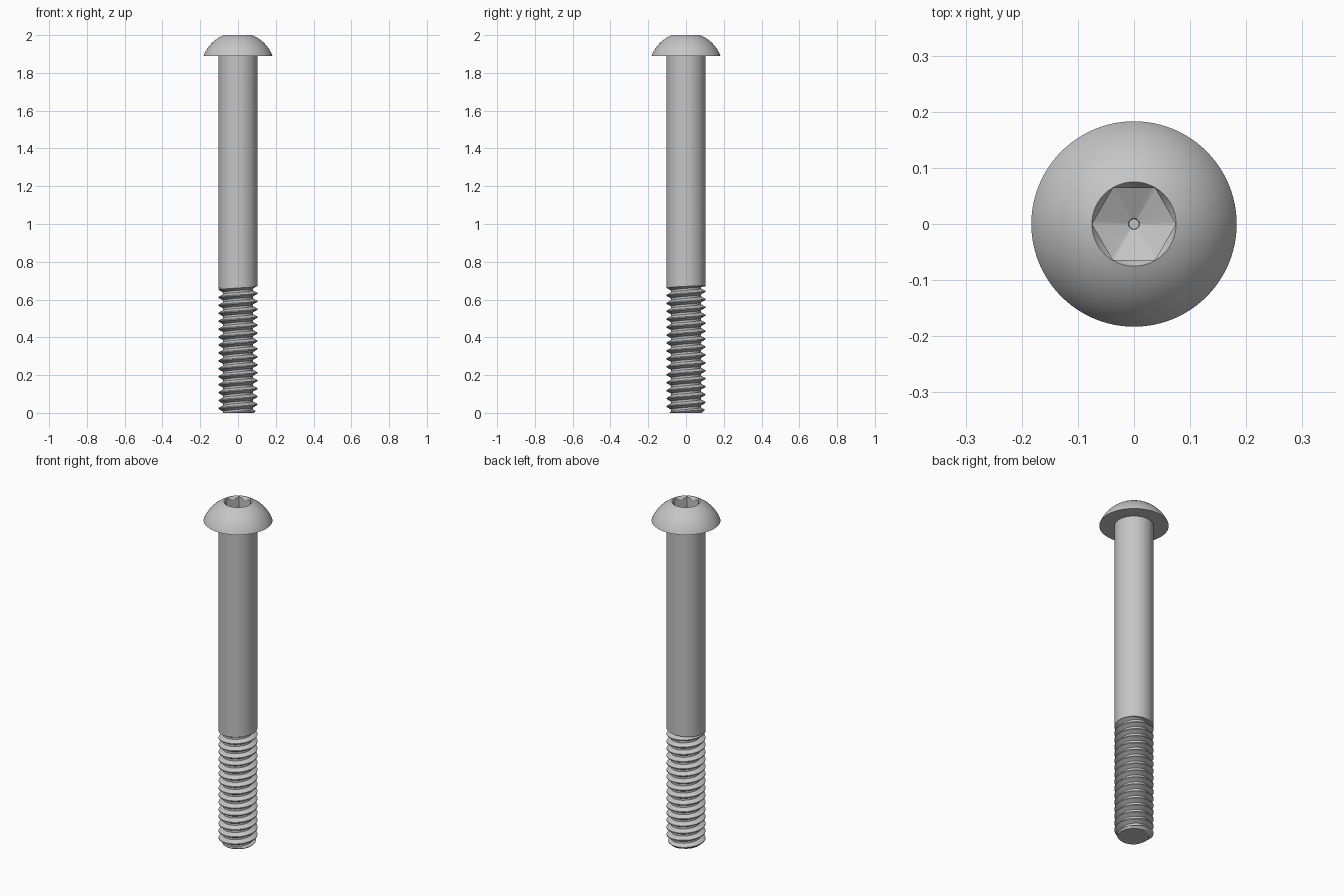
import bpy, bmesh
from math import pi, sin, cos, asin, sqrt, radians

cube = bpy.data.objects.get("Cube")
if cube:
    bpy.data.objects.remove(cube, do_unlink=True)

SEG = 96
SHANK_R, ROOT_R, PITCH = 0.103, 0.079, 0.042
HEAD_R, HEAD_Z, TOP_Z = 0.183, 1.889, 2.0
SOCKET_R, APOTHEM = 0.075, 0.0645

steel = bpy.data.materials.new("steel grey")
steel.use_nodes = True
colour = (0.56, 0.56, 0.56, 1)
steel.diffuse_color = colour
steel.node_tree.nodes["Principled BSDF"].inputs["Base Color"].default_value = colour


def loft(name, rings, cap_start=False, cap_end=False):
    """Skin rings; each ring is a function angle -> (radius, height)."""
    bm = bmesh.new()
    rows = []
    for ring in rings:
        row = []
        for i in range(SEG):
            a = 2 * pi * i / SEG
            r, z = ring(a)
            row.append(bm.verts.new((r * cos(a), r * sin(a), z)))
        rows.append(row)
    for low, high in zip(rows, rows[1:]):
        for i in range(SEG):
            j = (i + 1) % SEG
            bm.faces.new((low[i], low[j], high[j], high[i]))
    if cap_start:
        bm.faces.new(rows[0][::-1])
    if cap_end:
        bm.faces.new(rows[-1])
    bmesh.ops.remove_doubles(bm, verts=bm.verts, dist=0.00002)
    mesh = bpy.data.meshes.new(name)
    bm.to_mesh(mesh)
    bm.free()
    mesh.materials.append(steel)
    obj = bpy.data.objects.new(name, mesh)
    bpy.context.collection.objects.link(obj)
    bpy.ops.object.select_all(action="DESELECT")
    obj.select_set(True)
    bpy.context.view_layer.objects.active = obj
    bpy.ops.object.shade_smooth_by_angle(angle=radians(30))
    return obj


def circle(r, z):
    return lambda a: (r, z)


# Head: underside, domed top, conical lead-in, hex socket with drilled floor
def hex_radius(a):
    return APOTHEM / cos(a % (pi / 3) - pi / 6)


def hex_ring(z):
    return lambda a: (hex_radius(a), z)


def lead_in(a):
    r = hex_radius(a)
    return r, TOP_Z - 1.5 * (SOCKET_R - r)


rise = TOP_Z - HEAD_Z
drop = (HEAD_R ** 2 - SOCKET_R ** 2 - rise ** 2) / (2 * rise)
dome_r = sqrt(HEAD_R ** 2 + drop ** 2)
start, end = asin(drop / dome_r), asin((drop + rise) / dome_r)
head = [circle(SHANK_R - 0.01, HEAD_Z)]
for k in range(17):
    t = start + (end - start) * k / 16
    head.append(circle(dome_r * cos(t), HEAD_Z - drop + dome_r * sin(t)))
head += [lead_in, hex_ring(1.93), circle(0.01, 1.9), circle(0.009, 1.896)]
loft("button_head", head, cap_end=True)


# Shank with a slightly slanted thread run-out
def runout(a):
    return 0.666 + 0.006 * cos(a - pi / 4)


loft("shank", [lambda a: (ROOT_R - 0.002, runout(a)),
               lambda a: (SHANK_R, runout(a)),
               circle(SHANK_R, HEAD_Z)])


# Right-hand thread with flat crests and roots and a chamfered tip
CREST, FLANK, ROOT = 0.125, 0.3125, 0.25


def thread_radius(a, z):
    f = (z / PITCH - a / (2 * pi)) % 1
    off = abs((f - CREST / 2 + 0.5) % 1 - 0.5)
    depth = min(max((off - CREST / 2) / FLANK, 0), 1)
    return min(SHANK_R - depth * (SHANK_R - ROOT_R), 0.084 + z)


def thread_ring(turn):
    def ring(a):
        z = min(max(PITCH * (turn + a / (2 * pi)), 0), runout(a))
        return thread_radius(a, z), z
    return ring


# Each helical row is followed from the start to the end of its turn
steps = [0, CREST]
steps += [CREST + FLANK * k / 3 for k in (1, 2, 3)]
steps += [CREST + FLANK + ROOT + FLANK * k / 3 for k in (0, 1, 2)]


def build_thread():
    bm = bmesh.new()
    turns = [n + s for n in range(-2, 18) for s in steps]
    rows = []
    for turn in turns:
        ring, row = thread_ring(turn), []
        for i in range(SEG + 1):
            a = 2 * pi * i / SEG
            r, z = ring(a)
            row.append(bm.verts.new((r * cos(a), r * sin(a), z)))
        rows.append(row)
    for low, high in zip(rows, rows[1:]):
        for i in range(SEG):
            bm.faces.new((low[i], low[i + 1], high[i + 1], high[i]))
    bmesh.ops.remove_doubles(bm, verts=bm.verts, dist=0.00002)
    bmesh.ops.dissolve_degenerate(bm, edges=bm.edges, dist=0.00002)
    # Close the tip
    rim = [e for e in bm.edges if e.is_boundary
           and all(v.co.z < 0.0001 for v in e.verts)]
    bmesh.ops.edgeloop_fill(bm, edges=rim)
    bmesh.ops.recalc_face_normals(bm, faces=bm.faces)
    mesh = bpy.data.meshes.new("thread")
    bm.to_mesh(mesh)
    bm.free()
    mesh.materials.append(steel)
    obj = bpy.data.objects.new("thread", mesh)
    bpy.context.collection.objects.link(obj)
    bpy.ops.object.select_all(action="DESELECT")
    obj.select_set(True)
    bpy.context.view_layer.objects.active = obj
    bpy.ops.object.shade_smooth_by_angle(angle=radians(30))


build_thread()
